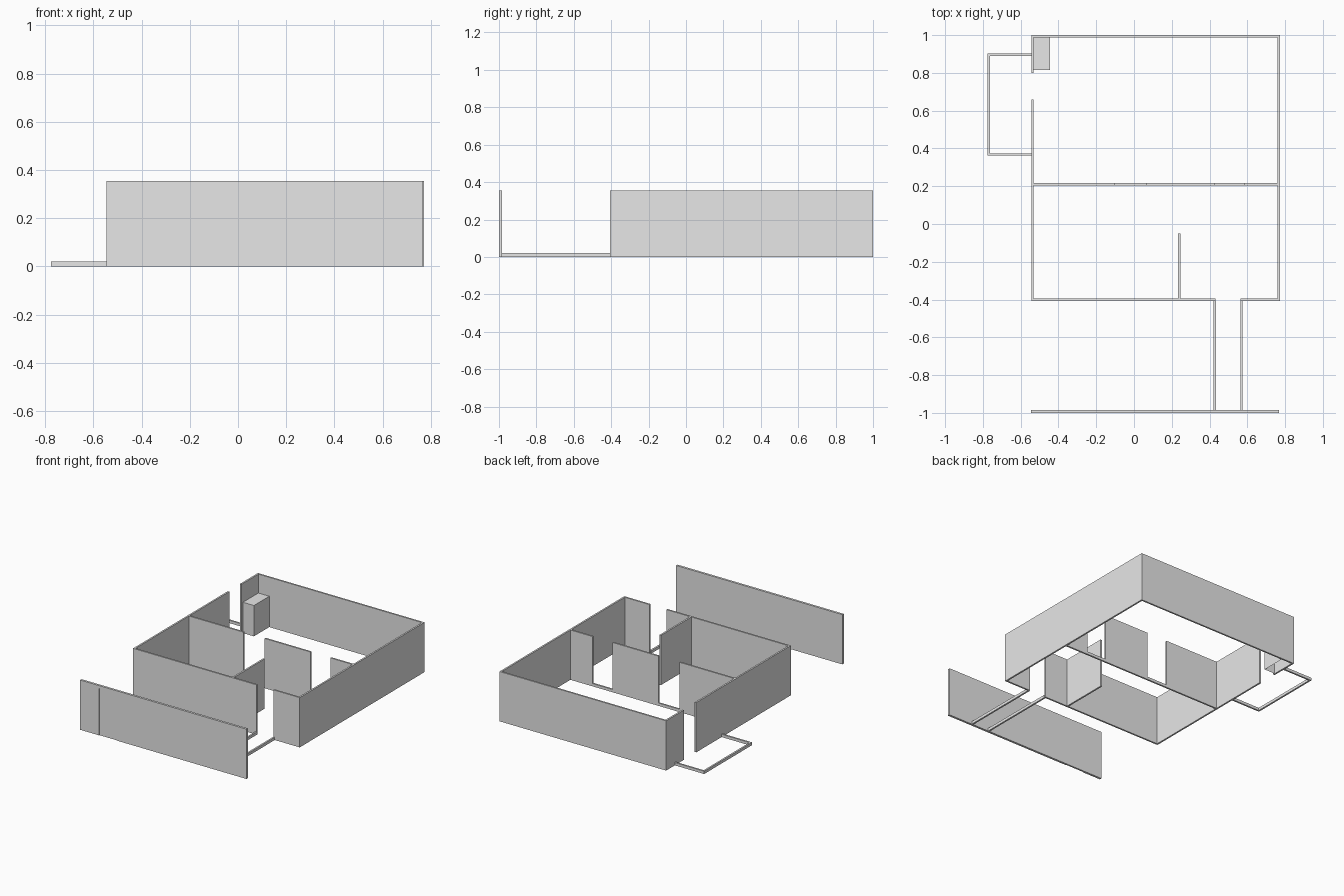
import bpy
import bmesh

default = bpy.data.objects.get("Cube")
if default:
    bpy.data.objects.remove(default, do_unlink=True)

GREY = (0.8, 0.8, 0.8, 1.0)
plaster = bpy.data.materials.new("plain_grey")
plaster.use_nodes = True
plaster.diffuse_color = GREY
plaster.node_tree.nodes["Principled BSDF"].inputs["Base Color"].default_value = GREY

WALL_H = 0.355
CURB_H = 0.02
T = 0.012
LEFT, RIGHT = -0.543, 0.772     # outer house faces
FRONT, MIDDLE, BACK = -0.407, 0.205, 1.0


def block(name, x0, x1, y0, y1, height, open_bottom=False):
    """Upright block standing on the ground."""
    bm = bmesh.new()
    bmesh.ops.create_cube(bm, size=1)
    for v in bm.verts:
        v.co.x = x1 if v.co.x > 0 else x0
        v.co.y = y1 if v.co.y > 0 else y0
        v.co.z = height if v.co.z > 0 else 0
    if open_bottom:
        base = [f for f in bm.faces if f.normal.z < -0.9]
        bmesh.ops.delete(bm, geom=base, context='FACES_ONLY')
    mesh = bpy.data.meshes.new(name)
    bm.to_mesh(mesh)
    bm.free()
    mesh.materials.append(plaster)
    obj = bpy.data.objects.new(name, mesh)
    bpy.context.scene.collection.objects.link(obj)
    return obj


def wall_x(name, x0, x1, y, height=WALL_H):
    return block(name, x0, x1, y, y + T, height)


def wall_y(name, x, y0, y1, height=WALL_H):
    return block(name, x, x + T, y0, y1, height)


# Outer house walls, with doorways at the front and on one side
wall_x("back_wall", LEFT, RIGHT, BACK - T)
wall_y("long_side_wall", RIGHT - T, FRONT, BACK - T)
wall_y("door_side_wall_front", LEFT, FRONT, 0.66)
wall_y("door_side_wall_back", LEFT, 0.8, BACK - T)
wall_x("front_wall_wide", LEFT + T, 0.432, FRONT)
wall_x("front_wall_narrow", 0.565, RIGHT - T, FRONT)

# Dividing wall in three panels joined by low door sills
for i, (x0, x1) in enumerate([(LEFT + T, -0.1), (0.067, 0.428), (0.585, RIGHT - T)]):
    wall_x(f"dividing_wall_{i + 1}", x0, x1, MIDDLE)
for i, (x0, x1) in enumerate([(-0.1, 0.067), (0.428, 0.585)]):
    wall_x(f"door_sill_{i + 1}", x0, x1, MIDDLE, CURB_H)

# Short partition in the front room
wall_y("partition", 0.234, FRONT + T, -0.05)

# Cabinet in the back corner
block("corner_cabinet", LEFT + T, -0.445, 0.815, BACK - T, 0.22, open_bottom=True)

# Street wall with a shallow closed gate recess
block("street_wall", -0.545, 0.767, -0.996, -0.984, WALL_H)
block("street_wall_facing_short", -0.545, -0.396, -1.0, -0.996, WALL_H)
block("street_wall_facing_long", -0.252, 0.767, -1.0, -0.996, WALL_H)
lintel = block("gate_lintel", -0.396, -0.252, -1.0, -0.996, WALL_H - 0.335)
lintel.location.z = 0.335

# Low path curbs between the street wall and the front doorway
for name, x in (("path_curb_a", 0.422), ("path_curb_b", 0.563)):
    wall_y(name, x, -0.984, FRONT, CURB_H)

# Low curb around the side terrace
wall_y("terrace_curb_outer", -0.775, 0.362, 0.902, CURB_H)
for name, y in (("terrace_curb_front", 0.362), ("terrace_curb_back", 0.89)):
    wall_x(name, -0.775 + T, LEFT, y, CURB_H)
